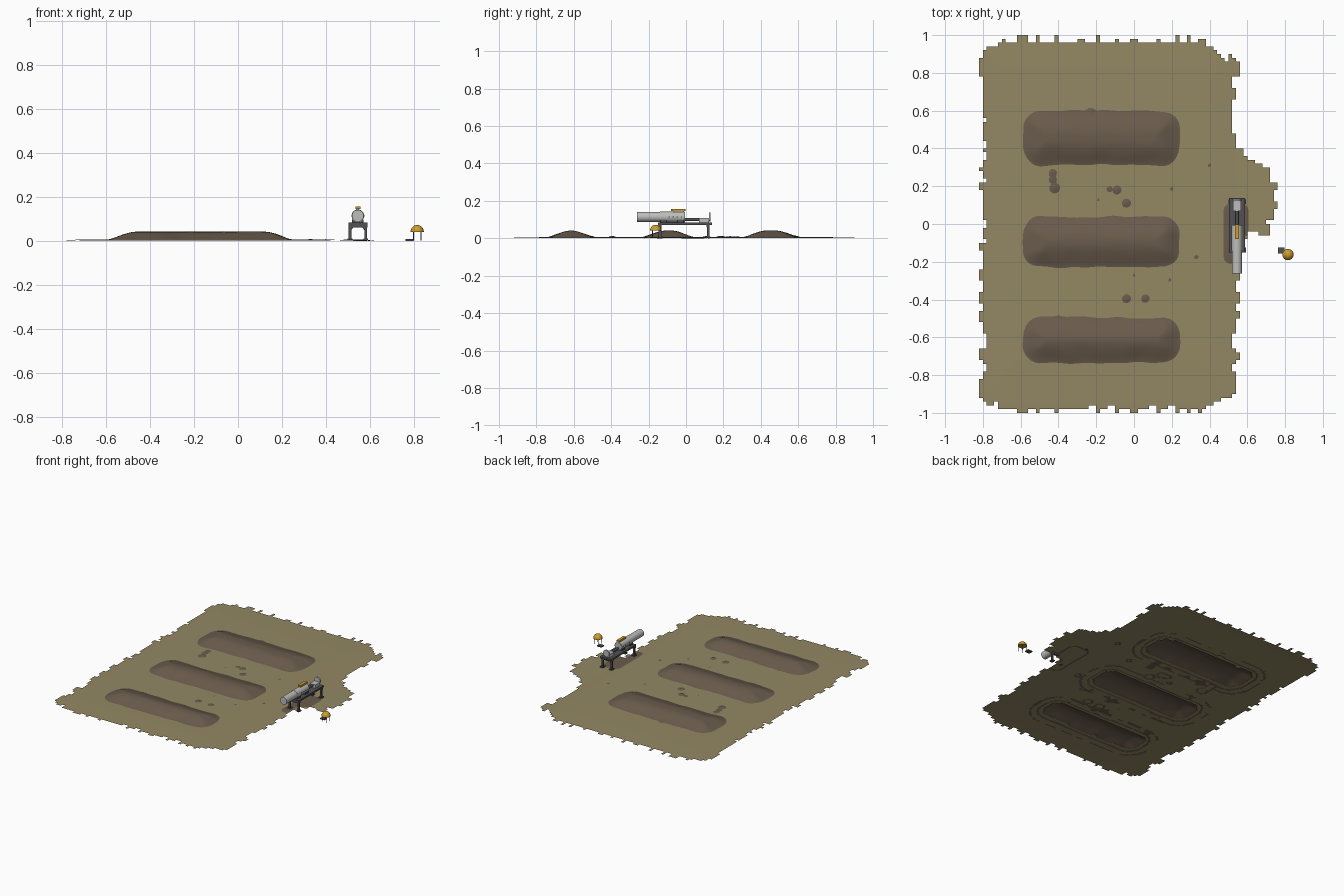
import bpy, bmesh, math, random
from mathutils import Vector, Matrix, noise

cube = bpy.data.objects.get("Cube")
if cube:
    bpy.data.objects.remove(cube, do_unlink=True)
random.seed(4)


def material(name, *srgb):
    m = bpy.data.materials.new(name)
    rgb = [(c / 255) ** 2.2 for c in srgb]
    m.diffuse_color = (*rgb, 1)
    m.use_nodes = True
    bsdf = next(n for n in m.node_tree.nodes if n.type == 'BSDF_PRINCIPLED')
    bsdf.inputs["Base Color"].default_value = (*rgb, 1)
    return m


GRASS = material("dry_grass", 146, 135, 100)
DIRT = material("brown_dirt", 106, 92, 78)
METAL = material("light_metal", 188, 189, 186)
DARK = material("dark_metal", 82, 82, 84)
YELLOW = material("amber_yellow", 204, 156, 48)


def finish(name, bm, mat, smooth=False):
    mesh = bpy.data.meshes.new(name)
    bm.to_mesh(mesh)
    bm.free()
    mesh.materials.append(mat)
    ob = bpy.data.objects.new(name, mesh)
    bpy.context.collection.objects.link(ob)
    if smooth:
        bpy.ops.object.select_all(action='DESELECT')
        ob.select_set(True)
        bpy.context.view_layer.objects.active = ob
        bpy.ops.object.shade_smooth_by_angle(angle=math.radians(40))
    return ob


def box(name, mat, x, y, z):
    """Box from three (low, high) spans."""
    bm = bmesh.new()
    size = [b - a for a, b in (x, y, z)]
    mid = [(a + b) / 2 for a, b in (x, y, z)]
    bmesh.ops.create_cube(bm, size=1, matrix=Matrix.Translation(mid) @ Matrix.Diagonal((*size, 1)))
    return finish(name, bm, mat)


def rod(name, mat, start, end, radius, sides=24):
    """Cylinder between two points."""
    a, b = Vector(start), Vector(end)
    turn = (b - a).to_track_quat('Z', 'Y').to_matrix().to_4x4()
    bm = bmesh.new()
    bmesh.ops.create_cone(bm, cap_ends=True, segments=sides, radius1=radius, radius2=radius,
                          depth=(b - a).length, matrix=Matrix.Translation((a + b) / 2) @ turn)
    return finish(name, bm, mat, True)


# Outline of the field with a bulge on its left side
OUTLINE = [(-.8, -.9), (-.7, -.97), (.36, -.98), (.48, -.92), (.53, -.8), (.54, -.08), (.6, -.06),
           (.61, -.03), (.72, -.03), (.75, .13), (.71, .25), (.6, .35), (.53, .45),
           (.53, .86), (.46, .88), (.38, .97), (-.68, .97), (-.79, .9)]


def inside(x, y):
    hit = False
    for (ax, ay), (bx, by) in zip(OUTLINE, OUTLINE[1:] + OUTLINE[:1]):
        if (ay > y) != (by > y) and x < ax + (y - ay) * (bx - ax) / (by - ay):
            hit = not hit
    return hit


def ground_z(x, y):
    edge = min(1, max(abs(x + .15) / .68, abs(y) / .98))
    return .007 - .005 * edge ** 6


# Dirt: three long mounds, scattered clods and a worn patch
MOUNDS = [(-.615, .12), (-.095, .133), (.455, .143)]
CLODS = [(-.43, .27, .022), (-.43, .235, .022), (-.42, .19, .028), (-.09, .18, .024),
         (-.04, .11, .024), (-.04, -.395, .024), (.06, -.395, .022), (-.23, .585, .03),
         (-.4, -.505, .022), (.4, .31, .01), (.2, .185, .01), (.33, -.175, .012),
         (.19, -.295, .01), (0, -.27, .009), (-.19, .13, .009), (-.13, .185, .016)]


def rounded_box(x, y, cx, cy, hx, hy, r):
    qx, qy = abs(x - cx) - hx + r, abs(y - cy) - hy + r
    return math.hypot(max(qx, 0), max(qy, 0)) + min(max(qx, qy), 0) - r


def mound_distance(x, y):
    return min(rounded_box(x, y, -.172, cy, .413, hy, .09) for cy, hy in MOUNDS)


def dirt_distance(x, y):
    wobble = .01 * noise.noise(Vector((x * 9, y * 9, 1)))
    d = mound_distance(x, y) + wobble
    for cx, cy, r in CLODS:
        d = min(d, math.hypot(x - cx, y - cy) - r)
    patch = rounded_box(x, y, .54, -.05, .066, .16, .04)
    return min(d, max(patch, -.012))


def dirt_z(x, y):
    d = -dirt_distance(x, y)
    if d < 0:
        return ground_z(x, y) + max(d * .2, -.002)
    return ground_z(x, y) + .035 * math.sin(min(d / .13, 1) * math.pi / 2) ** 1.25


def sheet(name, mat, step, keep, height, smooth=False):
    """Grid of square cells, kept by a rule and lifted by a height function."""
    bm, verts = bmesh.new(), {}

    def vert(i, j):
        if (i, j) not in verts:
            x, y = i * step, j * step
            verts[i, j] = bm.verts.new((x, y, height(x, y)))
        return verts[i, j]

    n = int(1.02 / step)
    for i in range(-n, n):
        for j in range(-n, n):
            if keep((i + .5) * step, (j + .5) * step):
                bm.faces.new([vert(i, j), vert(i + 1, j), vert(i + 1, j + 1), vert(i, j + 1)])
    return finish(name, bm, mat, smooth)


# Field sheet with a stepped, ragged edge, open beneath the mounds
ragged = [[random.choice((-.03, -.015, 0, 0, .012)) for k in range(80)] for axis in range(2)]


def field_cell(x, y):
    if dirt_distance(x, y) < -.025:
        return False
    dx = ragged[0][int((y + 1.1) / .032)] * (1 if x > -.1 else -1)
    dy = ragged[1][int((x + 1.1) / .032)] * (1 if y > 0 else -1)
    return inside(x + dx, y + dy)


def dirt_cell(x, y):
    if not inside(x, y):
        return False
    if dirt_distance(x, y) < .014:
        return True
    # Broken rings and flecks just beneath the field
    d, n = mound_distance(x, y), noise.noise(Vector((x * 13, y * 13, 5)))
    ring = .05 < d < .066 and n > -.1
    return ring or (d < .13 and abs(x + .2) < .35 and abs(y) < .55 and n > .38)


sheet("field", GRASS, .02, field_cell, ground_z)
sheet("dirt_mounds", DIRT, .0125, dirt_cell, dirt_z, True)

# Stand
CX = .545
box("stand_top", DARK, (.502, .588), (-.15, .138), (.072, .084))
for y in (-.138, .118):
    box("stand_crossbar", DARK, (.502, .588), (y - .008, y + .008), (.06, .074))
    for side in (-1, 1):
        x = CX + side * .036
        box("stand_leg", DARK, (x - .006, x + .006), (y - .007, y + .007), (.004, .074))
        box("stand_foot", DARK, (x - .011, x + .011), (y - .013, y + .013), (.002, .01))
        rod("stand_brace", DARK, (x, y, .045), (x - side * .02, y, .072), .003, 8)

# Horizontal drum resting on cradles
AXIS = .114
rod("drum_barrel", METAL, (CX, -.262, AXIS), (CX, -.005, AXIS), .027, 32)
rod("drum_sleeve", METAL, (CX, -.14, AXIS), (CX, -.008, AXIS), .0285, 32)
for y in (-.12, -.03):
    box("drum_cradle", DARK, (CX - .026, CX + .026), (y - .016, y + .016), (.082, .097))
for k in range(4):
    y = -.09 + k * .022
    rod("drum_vent", DARK, (CX - .0295, y, AXIS), (CX + .0295, y, AXIS), .004, 12)
box("top_mount", METAL, (CX - .006, CX + .006), (-.07, -.012), (.138, .148))
box("top_bar", YELLOW, (CX - .011, CX + .011), (-.08, -.002), (.145, .157))

# Rear drive unit
box("drive_box", METAL, (CX - .022, CX + .022), (.07, .122), (.084, .108))
rod("drive_shaft", DARK, (CX, -.005, .1), (CX, .07, .1), .008, 12)
rod("drive_wheel", METAL, (CX, .122, .114), (CX, .132, .114), .024, 24)

# Domed marker on thin legs
DX, DY = .815, -.162
bm = bmesh.new()
bmesh.ops.create_uvsphere(bm, u_segments=24, v_segments=16, radius=.03)
bmesh.ops.bisect_plane(bm, geom=bm.verts[:] + bm.edges[:] + bm.faces[:], plane_co=(0, 0, -.001),
                       plane_no=(0, 0, 1), clear_inner=True)
bmesh.ops.holes_fill(bm, edges=[e for e in bm.edges if e.is_boundary])
bmesh.ops.translate(bm, verts=bm.verts, vec=(DX, DY, .042))
finish("marker_dome", bm, YELLOW, True)
for k in range(4):
    a = math.pi / 4 + k * math.pi / 2
    px, py = DX + .024 * math.cos(a), DY + .024 * math.sin(a)
    rod("marker_leg", DARK, (px, py, .002), (px, py, .043), .002, 8)
box("marker_plate", DARK, (.762, .797), (-.155, -.125), (0, .008))
